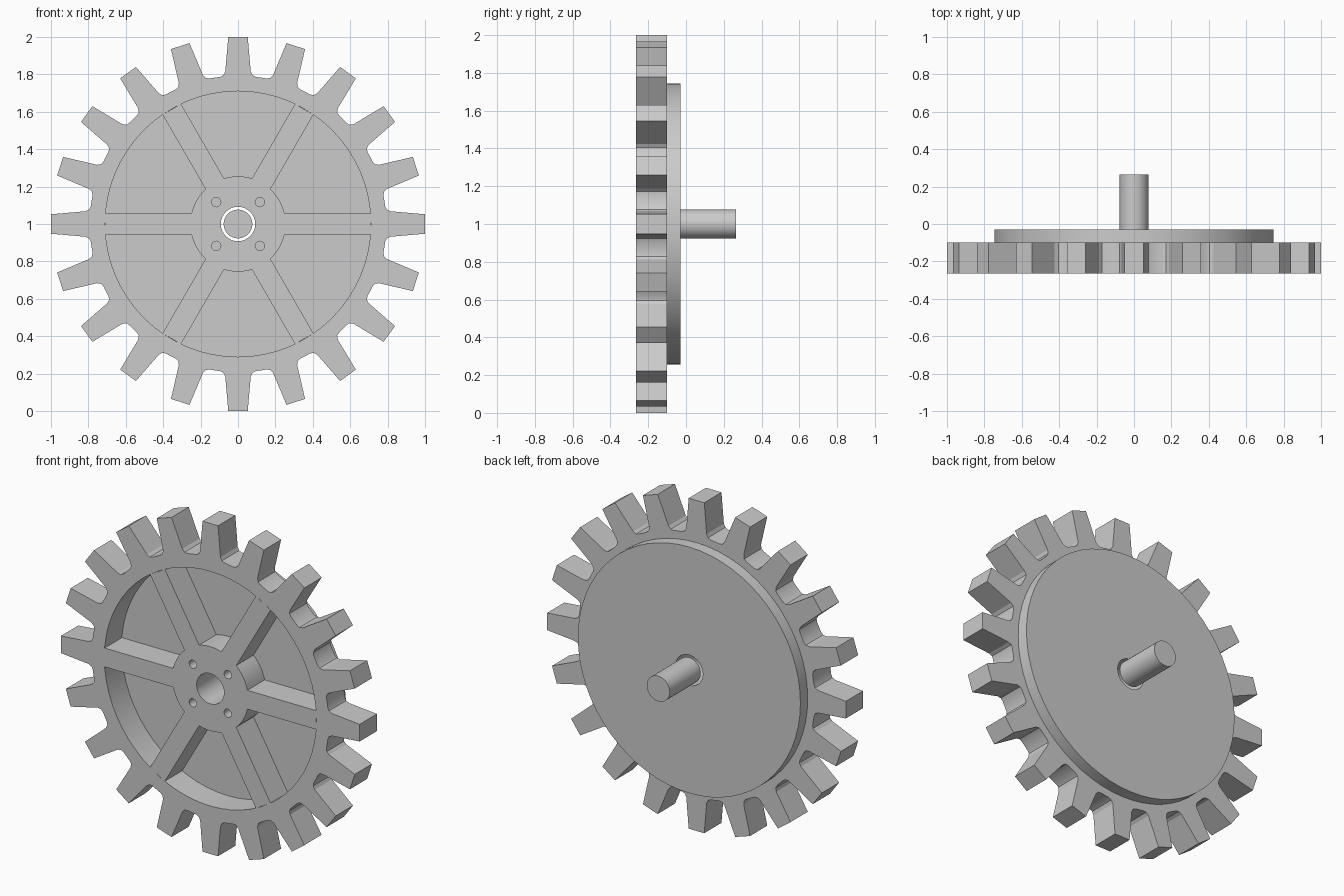
import bpy, bmesh
from math import sin, cos, pi, sqrt, asin, radians
from mathutils import Matrix

if "Cube" in bpy.data.objects:
    bpy.data.objects.remove(bpy.data.objects["Cube"])

CENTRE_Z = 1.0


def circle(r, n=64, cx=0.0, cz=0.0):
    return [(cx + r * cos(2 * pi * i / n), cz + r * sin(2 * pi * i / n)) for i in range(n)]


def repeat(points, count):
    """Copy a profile piece around the axle, giving one closed outline."""
    out = []
    for k in range(count):
        c, s = cos(2 * pi * k / count), sin(2 * pi * k / count)
        out += [(x * c - z * s, x * s + z * c) for x, z in points]
    return out


def plate(name, loops, y0, y1):
    """Extrude closed x-z outlines (first outer, the rest holes) from y0 to y1."""
    curve = bpy.data.curves.new(name, 'CURVE')
    curve.dimensions = '2D'
    curve.fill_mode = 'BOTH'
    curve.extrude = (y1 - y0) / 2
    for loop in loops:
        spline = curve.splines.new('POLY')
        spline.points.add(len(loop) - 1)
        for p, (x, z) in zip(spline.points, loop):
            p.co = (x, z, 0, 1)
        spline.use_cyclic_u = True
    obj = bpy.data.objects.new(name, curve)
    bpy.context.collection.objects.link(obj)
    bpy.ops.object.select_all(action='DESELECT')
    obj.select_set(True)
    bpy.context.view_layer.objects.active = obj
    bpy.ops.object.convert(target='MESH')
    obj = bpy.context.object
    bm = bmesh.new()
    bm.from_mesh(obj.data)
    bmesh.ops.remove_doubles(bm, verts=bm.verts, dist=1e-5)
    bmesh.ops.dissolve_limit(bm, angle_limit=0.001, verts=bm.verts, edges=bm.edges)
    bmesh.ops.triangulate(bm, faces=[f for f in bm.faces if len(f.verts) > 4])
    bm.transform(Matrix.Translation((0, (y0 + y1) / 2, CENTRE_Z)) @ Matrix.Rotation(pi / 2, 4, 'X'))
    bmesh.ops.recalc_face_normals(bm, faces=bm.faces)
    bm.to_mesh(obj.data)
    bm.free()
    bpy.ops.object.shade_smooth_by_angle(angle=radians(20))
    return obj


FRONT, MIDDLE, BACK = -0.265, -0.10, -0.03
BORE = 0.092

# Toothed rim: one tapered tooth with rounded roots, repeated 20 times
half = [(0.787, 0.095), (0.795, 0.078), (0.815, 0.068), (1.0, 0.052)]
tooth = [(x, -z) for x, z in half] + half[::-1]
plate("toothed_rim", [repeat(tooth, 20), circle(0.71)], FRONT, MIDDLE)

# Hub with six spokes, an axle bore and four bolt holes
W, HUB = 0.057, 0.255
a = asin(W / HUB)
x_root = sqrt(HUB ** 2 - W ** 2)
spoke = [(x_root, -W), (0.708, -W), (0.708, W), (x_root, W)]
spoke += [(HUB * cos(t), HUB * sin(t))
          for t in (a + (pi / 3 - 2 * a) * i / 6 for i in range(1, 6))]
bolts = [circle(0.025, 16, sx * 0.117, sz * 0.117) for sx in (-1, 1) for sz in (-1, 1)]
plate("spoked_hub", [repeat(spoke, 6), circle(BORE, 32)] + bolts, FRONT, MIDDLE)

# Backing disc and axle
plate("backing_disc", [circle(0.745), circle(BORE, 32)], MIDDLE, BACK)
plate("axle", [circle(0.077, 32)], BACK, 0.265)
